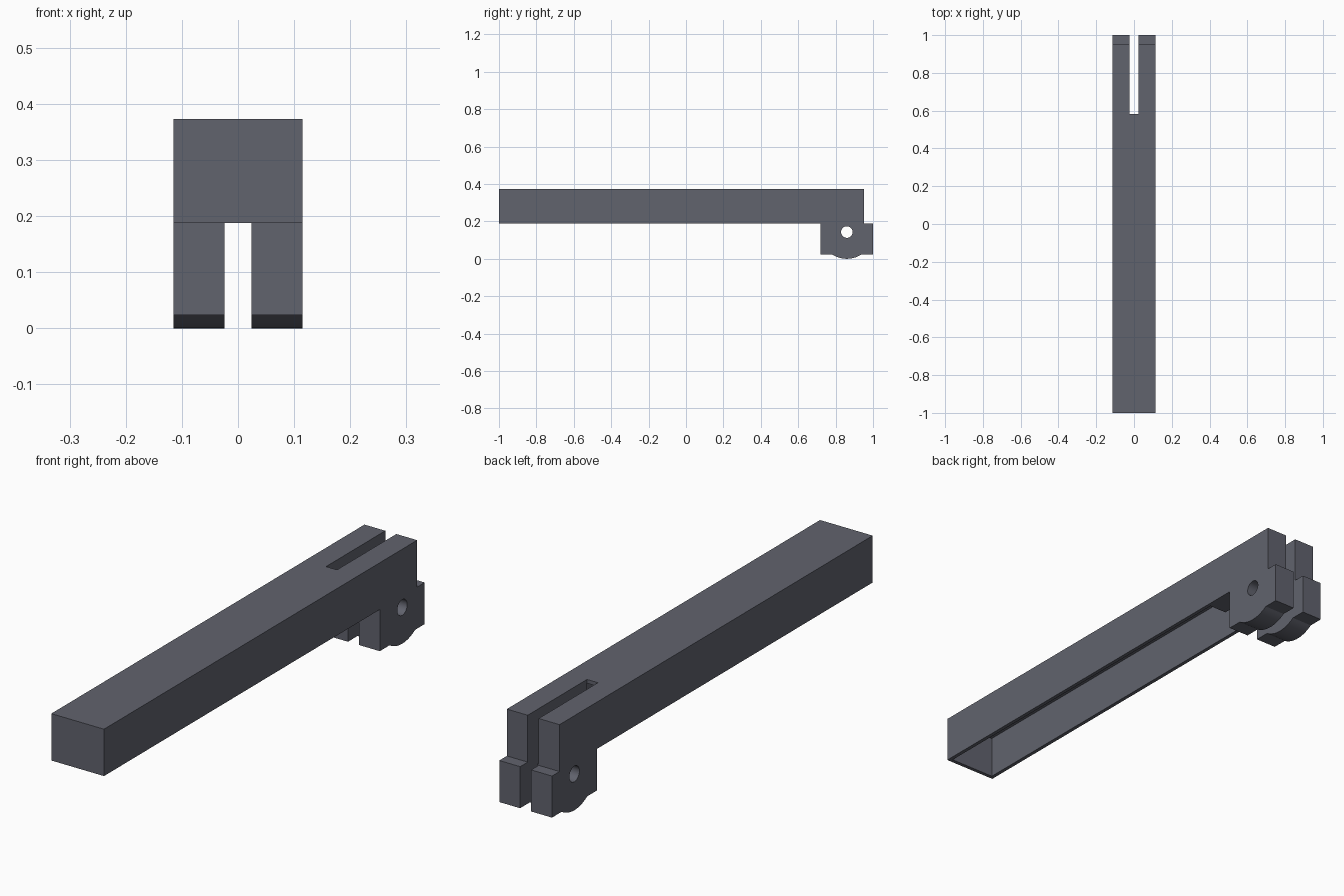
import bpy, bmesh, math

if "Cube" in bpy.data.objects:
    bpy.data.objects.remove(bpy.data.objects["Cube"])

HALF_W = 0.115           # half width of the lever
TOP, MID, LOW = 0.373, 0.188, 0.024
PIVOT_Y, PIVOT_Z = 0.86, 0.143
WALL = 0.015

grey = bpy.data.materials.new("dark_slate_grey")
grey.diffuse_color = (0.12, 0.125, 0.155, 1)
grey.use_nodes = True
grey.node_tree.nodes["Principled BSDF"].inputs["Base Color"].default_value = grey.diffuse_color


def extrude_x(name, profile, x0, x1):
    """Prism from a (y, z) profile running from x0 to x1."""
    bm = bmesh.new()
    face = bm.faces.new([bm.verts.new((x0, y, z)) for y, z in profile])
    ext = bmesh.ops.extrude_face_region(bm, geom=[face])
    verts = [v for v in ext["geom"] if isinstance(v, bmesh.types.BMVert)]
    bmesh.ops.translate(bm, vec=(x1 - x0, 0, 0), verts=verts)
    bmesh.ops.recalc_face_normals(bm, faces=bm.faces)
    mesh = bpy.data.meshes.new(name)
    bm.to_mesh(mesh)
    bm.free()
    mesh.materials.append(grey)
    obj = bpy.data.objects.new(name, mesh)
    bpy.context.collection.objects.link(obj)
    return obj


def arc(radius, a0, a1, n):
    return [(PIVOT_Y + radius * math.cos(a0 + (a1 - a0) * i / n),
             PIVOT_Z + radius * math.sin(a0 + (a1 - a0) * i / n)) for i in range(n + 1)]


def rect(y0, y1, z0, z1):
    return [(y0, z0), (y1, z0), (y1, z1), (y0, z1)]


# Lever side outline: long bar, stepped fork end, rounded cam bump around the pivot
swing = math.acos((PIVOT_Z - LOW) / PIVOT_Z)
bump = arc(PIVOT_Z, -math.pi / 2 - swing, -math.pi / 2 + swing, 20)
outline = ([(-1, TOP), (-1, MID), (0.72, MID), (0.72, LOW)] + bump +
           [(1, LOW), (1, MID), (0.953, MID), (0.953, TOP)])
lever = extrude_x("lever", outline, -HALF_W, HALF_W)

# Cutters: hollow underside, fork slot, pivot hole
cutters = [
    extrude_x("underside_cutter", rect(-1 + WALL, 0.585, 0.1, TOP - WALL),
              -HALF_W + WALL, HALF_W - WALL),
    extrude_x("slot_cutter", rect(0.583, 1.1, -0.1, 0.5), -0.024, 0.024),
    extrude_x("pivot_hole_cutter", arc(0.031, 0, math.tau, 32)[:-1], -0.2, 0.2),
]
bpy.context.view_layer.objects.active = lever
lever.select_set(True)
for cutter in cutters:
    cutter.hide_render = True
    mod = lever.modifiers.new("cut", 'BOOLEAN')
    mod.operation = 'DIFFERENCE'
    mod.solver = 'EXACT'
    mod.object = cutter
    bpy.ops.object.modifier_apply(modifier=mod.name)
    bpy.data.objects.remove(cutter)

# Smooth the hole and the bump, keep all other edges sharp
bpy.ops.object.shade_smooth_by_angle(angle=math.radians(25))
